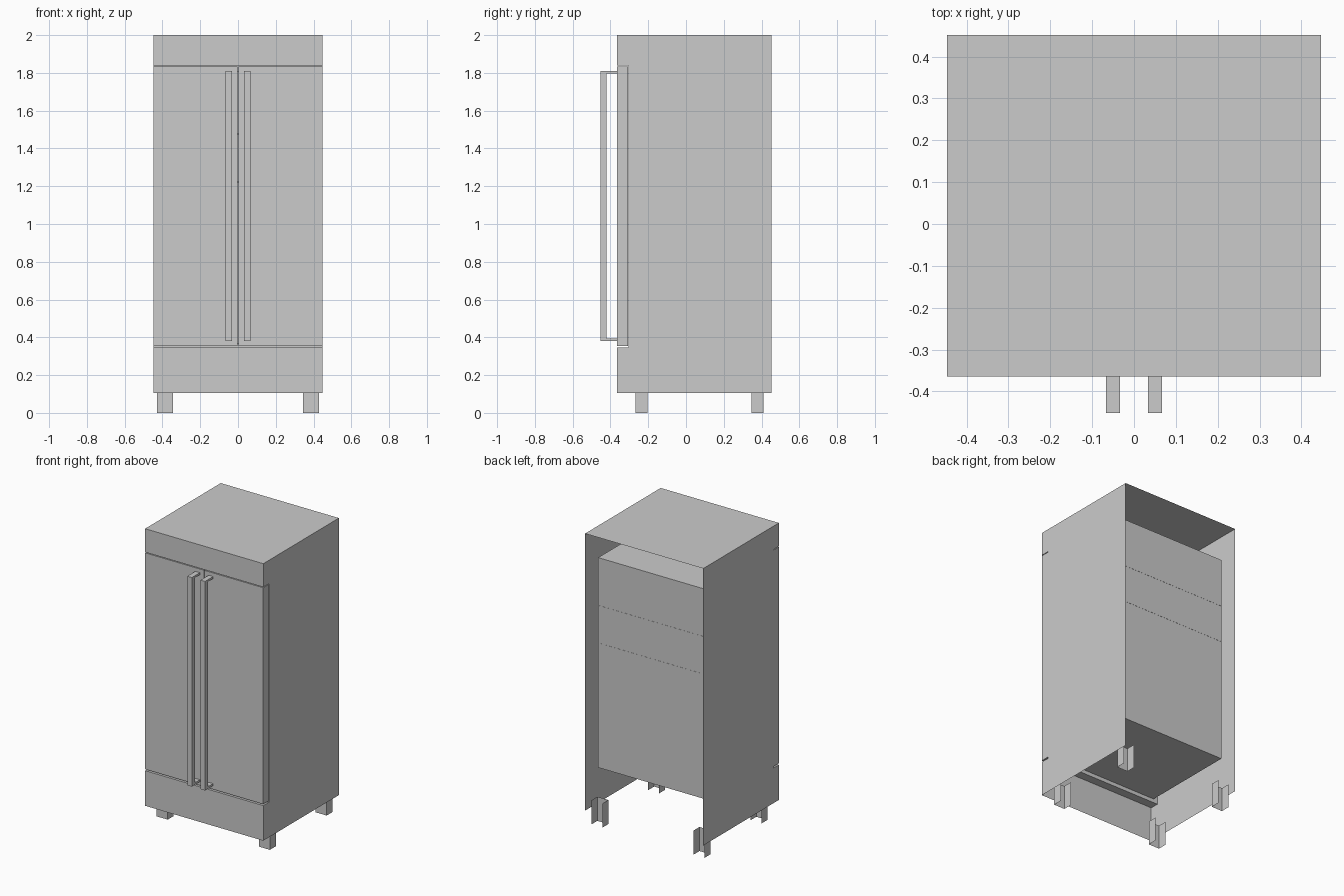
import bpy
import bmesh

if "Cube" in bpy.data.objects:
    bpy.data.objects.remove(bpy.data.objects["Cube"])

# Key dimensions
W = 0.447                       # half width
BACK, FRONT, RECESS = 0.452, -0.365, -0.305
TOP, BASE = 2.0, 0.105
OPEN_LO, OPEN_HI = 0.345, 1.84  # door recess
LW, LBACK, LLO, LHI = 0.416, 0.355, 0.371, 1.807  # inner liner


def make(name, bm):
    bmesh.ops.remove_doubles(bm, verts=bm.verts, dist=1e-5)
    bmesh.ops.recalc_face_normals(bm, faces=bm.faces)
    mesh = bpy.data.meshes.new(name)
    bm.to_mesh(mesh)
    bm.free()
    ob = bpy.data.objects.new(name, mesh)
    bpy.context.collection.objects.link(ob)
    return ob


def face(bm, pts):
    return bm.faces.new([bm.verts.new(p) for p in pts])


def prism(name, profile, x0, x1):
    """Closed solid: a y-z profile extruded along x."""
    bm = bmesh.new()
    for x in (x0, x1):
        face(bm, [(x, y, z) for y, z in profile])
    for (ya, za), (yb, zb) in zip(profile, profile[1:] + profile[:1]):
        face(bm, [(x0, ya, za), (x1, ya, za), (x1, yb, zb), (x0, yb, zb)])
    return make(name, bm)


def box(name, x0, x1, y0, y1, z0, z1):
    return prism(name, [(y0, z0), (y1, z0), (y1, z1), (y0, z1)], x0, x1)


# Sheet cabinet: notched sides, top, front fascias; open back and bottom
outline = [(BACK, TOP), (FRONT, TOP), (FRONT, OPEN_HI), (RECESS, OPEN_HI),
           (RECESS, OPEN_LO), (FRONT, OPEN_LO), (FRONT, BASE), (BACK, BASE)]
bm = bmesh.new()
for x in (-W, W):
    face(bm, [(x, y, z) for y, z in outline])
for i in (0, 1, 2, 4, 5):
    (ya, za), (yb, zb) = outline[i], outline[i + 1]
    face(bm, [(-W, ya, za), (W, ya, za), (W, yb, zb), (-W, yb, zb)])
# Face frame around the liner opening, then the liner walls
outer = [(-W, OPEN_LO), (W, OPEN_LO), (W, OPEN_HI), (-W, OPEN_HI)]
inner = [(-LW, LLO), (LW, LLO), (LW, LHI), (-LW, LHI)]
for i in range(4):
    j = (i + 1) % 4
    (a, b), (c, d) = outer[i], outer[j]
    (e, f), (g, h) = inner[i], inner[j]
    face(bm, [(a, RECESS, b), (c, RECESS, d), (g, RECESS, h), (e, RECESS, f)])
    face(bm, [(e, RECESS, f), (g, RECESS, h), (g, LBACK, h), (e, LBACK, f)])
face(bm, [(x, LBACK, z) for x, z in inner])
make("cabinet", bm)

# Thin shelves, whose edges show on the liner back
for i, z in enumerate((1.477, 1.22)):
    box(f"shelf_{i + 1}", -LW, LW, RECESS + 0.03, LBACK + 0.001, z - 0.004, z + 0.004)

# Handle profile: bar with a short post at each end
handle = [(FRONT, 0.38), (-0.452, 0.38), (-0.452, 1.81), (FRONT, 1.81),
          (FRONT, 1.796), (-0.42, 1.796), (-0.42, 0.394), (FRONT, 0.394)]

for s, side in ((-1, "left"), (1, "right")):
    box(f"{side}_door", s * 0.003, s * (W - 0.0005), FRONT, RECESS - 0.001, 0.355, 1.835)
    prism(f"{side}_handle", handle, s * 0.033, s * 0.067)
    # Feet: U channels open to the back
    for y0, y1, where in ((-0.267, -0.203, "front"), (0.347, 0.411, "back")):
        path = [(s * 0.345, y1), (s * 0.345, y0), (s * 0.428, y0), (s * 0.428, y1)]
        bm = bmesh.new()
        for (xa, ya), (xb, yb) in zip(path, path[1:]):
            face(bm, [(xa, ya, 0), (xb, yb, 0), (xb, yb, 0.165), (xa, ya, 0.165)])
        make(f"{where}_{side}_foot", bm)
